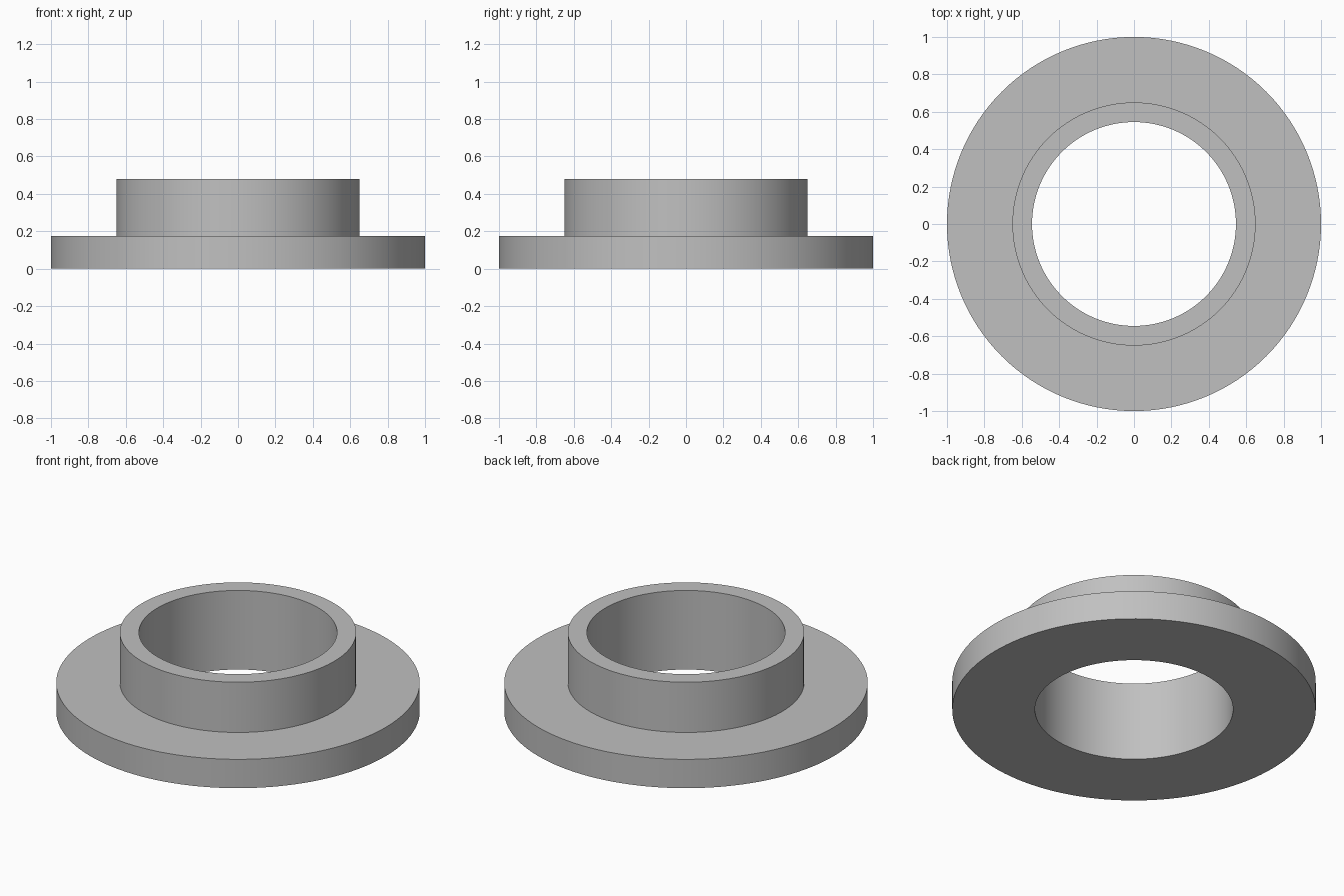
import bpy
import bmesh
from math import radians, tau
from mathutils import Matrix, Vector

cube = bpy.data.objects.get("Cube")
if cube:
    bpy.data.objects.remove(cube, do_unlink=True)

SEGMENTS = 128
OUTER, COLLAR, BORE = 1.0, 0.65, 0.545
FLANGE_TOP, COLLAR_TOP = 0.175, 0.48

# Plain grey metal
grey = bpy.data.materials.new("grey metal")
grey.use_nodes = True
colour = (0.53, 0.53, 0.53, 1)
grey.diffuse_color = colour
grey.node_tree.nodes["Principled BSDF"].inputs["Base Color"].default_value = colour

# Closed cross-section (radius, height) of flange, collar and bore
profile = [(BORE, 0), (OUTER, 0), (OUTER, FLANGE_TOP),
           (COLLAR, FLANGE_TOP), (COLLAR, COLLAR_TOP), (BORE, COLLAR_TOP)]

# Revolve the cross-section around z
bm = bmesh.new()
rings = []
for i in range(SEGMENTS):
    turn = Matrix.Rotation(tau * i / SEGMENTS, 3, 'Z')
    rings.append([bm.verts.new(turn @ Vector((r, 0, z))) for r, z in profile])
for i, ring in enumerate(rings):
    following = rings[(i + 1) % SEGMENTS]
    for j in range(len(profile)):
        k = (j + 1) % len(profile)
        bm.faces.new((ring[j], following[j], following[k], ring[k]))
bmesh.ops.recalc_face_normals(bm, faces=bm.faces)

mesh = bpy.data.meshes.new("flanged_bushing")
bm.to_mesh(mesh)
bm.free()
mesh.materials.append(grey)
bushing = bpy.data.objects.new("flanged_bushing", mesh)
bpy.context.collection.objects.link(bushing)

# Smooth round walls with crisp rims
bpy.ops.object.select_all(action='DESELECT')
bushing.select_set(True)
bpy.context.view_layer.objects.active = bushing
bpy.ops.object.shade_smooth_by_angle(angle=radians(30))
